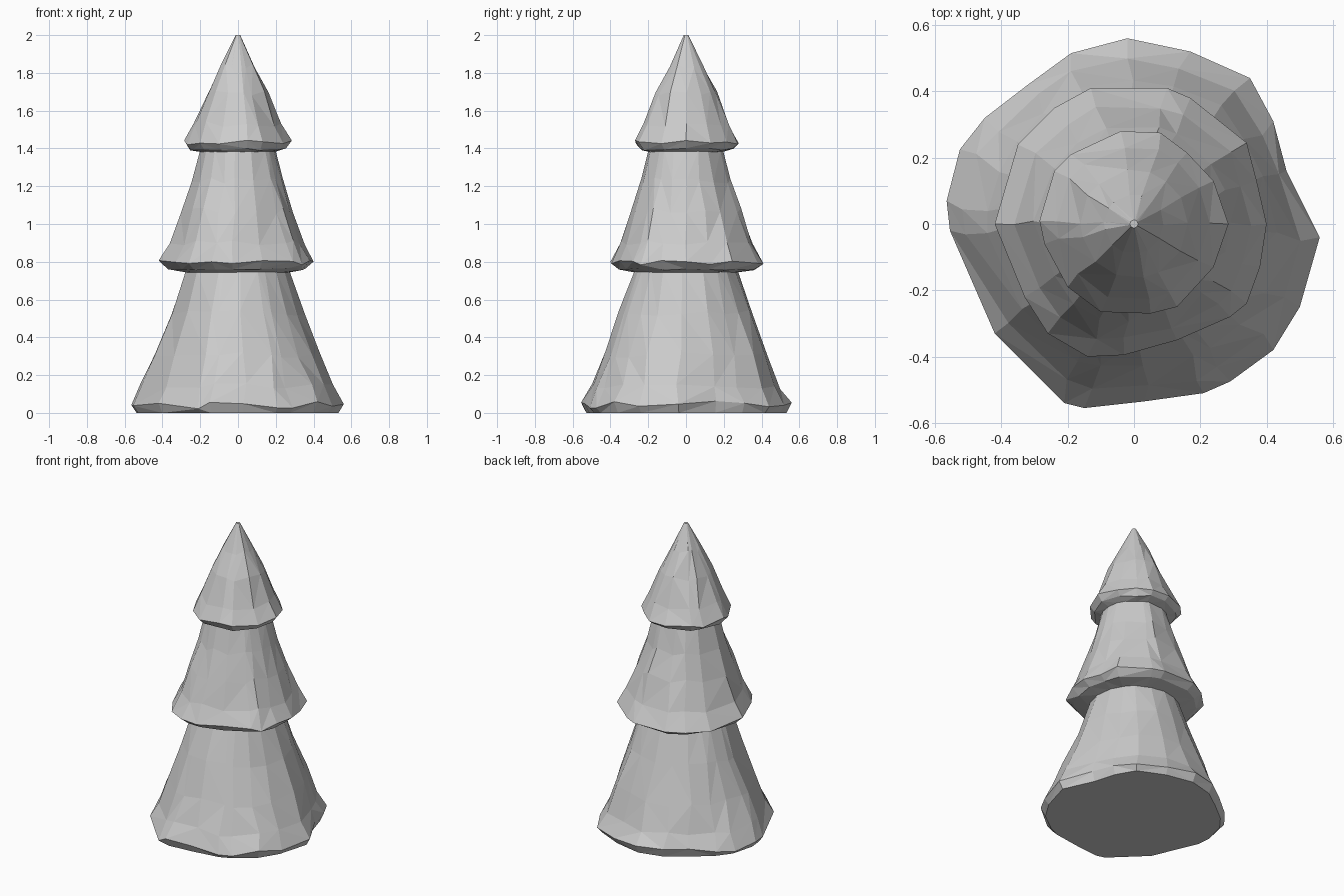
import bpy, bmesh, math, random

random.seed(7)


def tier(name, outline, profile, rim_index, rim_lift, cap_bottom):
    """Loft a faceted tier. profile rows: (radius, z, roundness, jitter)."""
    bm = bmesh.new()
    n = len(outline)
    polar = [(math.hypot(x, y), math.atan2(y, x)) for x, y in outline]
    mean = sum(r for r, a in polar) / n
    rings = []
    for k, (rad, z, roundness, jit) in enumerate(profile):
        ring = []
        for r, a in polar:
            rr = rad * ((1 - roundness) * r / mean + roundness)
            rr *= 1 + random.uniform(-jit, jit)
            aa = a + random.uniform(-jit, jit) * 2
            dz = random.uniform(-1, 1) * jit * 0.8
            if k == rim_index:
                dz = random.uniform(-0.3, 1) * rim_lift
                rr, aa = r, a
            ring.append(bm.verts.new((rr * math.cos(aa), rr * math.sin(aa), z + dz)))
        rings.append(ring)
    # skin the rings with irregular triangles
    for lo, hi in zip(rings, rings[1:]):
        for i in range(n):
            j = (i + 1) % n
            a, b, c, d = lo[i], lo[j], hi[j], hi[i]
            if random.random() < 0.5:
                bm.faces.new((a, b, c))
                bm.faces.new((a, c, d))
            else:
                bm.faces.new((a, b, d))
                bm.faces.new((b, c, d))
    if cap_bottom:
        bm.faces.new(list(reversed(rings[0])))
    else:
        bm.faces.new(rings[-1])
    me = bpy.data.meshes.new(name)
    bm.normal_update()
    bm.to_mesh(me)
    bm.free()
    ob = bpy.data.objects.new(name, me)
    bpy.context.collection.objects.link(ob)
    return ob


# rim outlines seen from above, counter-clockwise
low = [(0.56, -0.04), (0.46, 0.16), (0.42, 0.31), (0.35, 0.44), (0.17, 0.52),
       (-0.02, 0.56), (-0.19, 0.515), (-0.32, 0.42), (-0.45, 0.32), (-0.525, 0.225),
       (-0.565, 0.07), (-0.555, -0.02), (-0.42, -0.33), (-0.21, -0.54), (-0.15, -0.555),
       (0.03, -0.535), (0.21, -0.51), (0.29, -0.475), (0.42, -0.38), (0.50, -0.25)]
mid = [(0.40, 0.0), (0.37, 0.13), (0.34, 0.245), (0.17, 0.38), (0.10, 0.41),
       (-0.13, 0.41), (-0.24, 0.35), (-0.35, 0.24), (-0.42, 0.0), (-0.33, -0.22),
       (-0.26, -0.33), (-0.14, -0.40), (-0.03, -0.395), (0.13, -0.35), (0.29, -0.28),
       (0.34, -0.24), (0.38, -0.13)]
top = [(0.285, 0.0), (0.24, 0.13), (0.16, 0.215), (0.08, 0.275), (-0.04, 0.28),
       (-0.19, 0.21), (-0.24, 0.16), (-0.285, 0.01), (-0.27, -0.06), (-0.2, -0.19),
       (-0.10, -0.265), (0.05, -0.27), (0.13, -0.25), (0.24, -0.13)]

# bottom tier: flat base, sloping skirt up to the neck
tier("lower_branches", low,
     [(0.525, 0.005, 0.1, 0.0), (0.545, 0.03, 0, 0.02), (0.5, 0.14, 0.2, 0.02),
      (0.435, 0.31, 0.5, 0.02), (0.35, 0.53, 0.8, 0.02), (0.275, 0.75, 1, 0.005)],
     1, 0.035, True)

# middle tier: underside turns in to the neck below
tier("middle_branches", mid,
     [(0.265, 0.742, 1, 0.0), (0.365, 0.762, 0.1, 0.008), (0.395, 0.79, 0, 0.01),
      (0.355, 0.90, 0.3, 0.015), (0.295, 1.07, 0.6, 0.02), (0.24, 1.23, 0.8, 0.02),
      (0.2, 1.388, 1, 0.005)],
     2, 0.02, True)

# top tier: cone ending in a blunt tip
tier("top_branches", top,
     [(0.19, 1.38, 1, 0.0), (0.25, 1.395, 0.1, 0.008), (0.27, 1.425, 0, 0.01),
      (0.23, 1.53, 0.4, 0.02), (0.162, 1.69, 0.7, 0.02), (0.09, 1.84, 0.9, 0.02),
      (0.012, 2.0, 1, 0.0)],
     2, 0.02, False)

# ground the base
for v in bpy.data.objects["lower_branches"].data.vertices:
    if v.co.z < 0.012:
        v.co.z = 0.0
